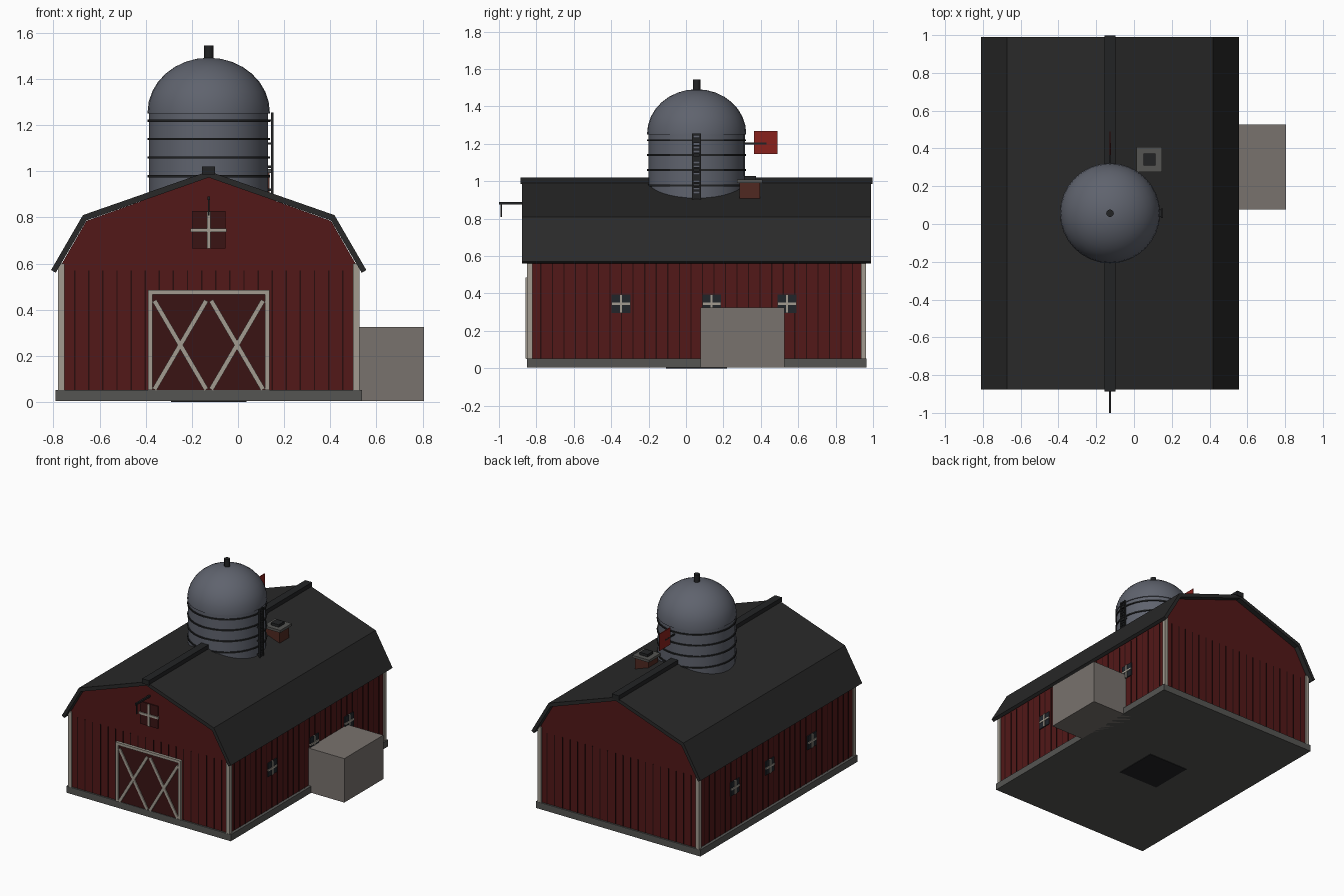
import bpy, bmesh, math
from mathutils import Matrix, Vector

if "Cube" in bpy.data.objects:
    bpy.data.objects.remove(bpy.data.objects["Cube"])

CX, CY = -0.127, 0.057          # barn centre
HX, HY = 0.642, 0.895           # wall half sizes


def mat(name, rgb):
    m = bpy.data.materials.new(name)
    m.diffuse_color = (*rgb, 1)
    m.use_nodes = True
    m.node_tree.nodes["Principled BSDF"].inputs["Base Color"].default_value = m.diffuse_color
    return m


RED = mat("barn_red", (0.085, 0.009, 0.009))
DARKRED = mat("dark_red", (0.042, 0.007, 0.007))
GROOVE = mat("groove", (0.022, 0.004, 0.004))
ROOF = mat("roof_dark", (0.022, 0.022, 0.022))
BLACK = mat("black_metal", (0.016, 0.017, 0.018))
TRIM = mat("trim", (0.36, 0.33, 0.28))
STONE = mat("stone", (0.09, 0.09, 0.085))
STEEL = mat("steel", (0.115, 0.125, 0.155))
GLASS = mat("glass", (0.015, 0.018, 0.023))
SHED = mat("shed", (0.19, 0.17, 0.155))
BRICK = mat("brick", (0.08, 0.022, 0.015))
FLAG = mat("flag_red", (0.25, 0.015, 0.012))


def finish(name, bm, m):
    bmesh.ops.recalc_face_normals(bm, faces=bm.faces)
    me = bpy.data.meshes.new(name)
    bm.to_mesh(me)
    bm.free()
    me.materials.append(m)
    ob = bpy.data.objects.new(name, me)
    bpy.context.collection.objects.link(ob)
    return ob


def boxes(name, items, m):
    """Each item: (centre, size[, angle about y])."""
    bm = bmesh.new()
    for c, s, *a in items:
        M = Matrix.Translation(c) @ Matrix.Rotation(a[0] if a else 0, 4, 'Y') @ Matrix.Diagonal((*s, 1))
        bmesh.ops.create_cube(bm, size=1, matrix=M)
    return finish(name, bm, m)


def span(name, lo, hi, m):
    lo, hi = Vector(lo), Vector(hi)
    return boxes(name, [((lo + hi) / 2, hi - lo)], m)


def extrude_y(name, pts, y0, y1, m):
    bm = bmesh.new()
    f = bm.faces.new([bm.verts.new((CX + x, y0, z)) for x, z in pts])
    r = bmesh.ops.extrude_face_region(bm, geom=[f])
    bmesh.ops.translate(bm, vec=(0, y1 - y0, 0), verts=[v for v in r["geom"] if isinstance(v, bmesh.types.BMVert)])
    return finish(name, bm, m)


def lathe(name, pts, m, seg=32, smooth=40):
    bm = bmesh.new()
    vs = [bm.verts.new((r, 0, z)) for r, z in pts]
    es = [bm.edges.new(p) for p in zip(vs, vs[1:])]
    bmesh.ops.spin(bm, geom=vs + es, cent=(0, 0, 0), axis=(0, 0, 1), angle=2 * math.pi, steps=seg)
    bmesh.ops.remove_doubles(bm, verts=bm.verts, dist=1e-5)
    bmesh.ops.translate(bm, vec=(CX, CY, 0), verts=bm.verts)
    ob = finish(name, bm, m)
    bpy.context.view_layer.objects.active = ob
    ob.select_set(True)
    bpy.ops.object.shade_smooth_by_angle(angle=math.radians(smooth))
    ob.select_set(False)
    return ob


def mirrored(half):
    return half + [(-x, z) for x, z in reversed(half) if x > 0]


# Foundation, with a small pad showing underneath
span("foundation", (CX - 0.664, CY - 0.907, 0.004), (CX + 0.664, CY + 0.907, 0.052), STONE)
span("ground_pad", (CX - 0.163, CY - 0.163, 0), (CX + 0.163, CY + 0.163, 0.03), BLACK)

# Barn body and gambrel roof
extrude_y("barn_walls", mirrored([(0, 0.975), (0.53, 0.785), (HX, 0.59), (HX, 0.05)]),
          CY - HY, CY + HY, RED)
outer = [(-0.683, 0.572), (-0.545, 0.81), (0, 1.0), (0.545, 0.81), (0.683, 0.572)]
inner = [(0.663, 0.56), (0.53, 0.787), (0, 0.973), (-0.53, 0.787), (-0.663, 0.56)]
extrude_y("roof", outer + inner, CY - 0.933, CY + 0.933, ROOF)
span("ridge_cap", (CX - 0.028, CY - 0.943, 0.985), (CX + 0.028, CY + 0.94, 1.02), BLACK)

# Plank seams on all four walls
seams = []
for i in range(1, 21):
    x = CX - HX + 2 * HX * i / 21
    seams += [((x, CY + s * HY, 0.31), (0.006, 0.006, 0.52)) for s in (-1, 1)]
for i in range(1, 29):
    y = CY - HY + 2 * HY * i / 29
    seams += [((CX + s * HX, y, 0.31), (0.006, 0.006, 0.52)) for s in (-1, 1)]
boxes("plank_seams", seams, GROOVE)

# Corner boards
boxes("corner_boards", [((CX + sx * (HX - 0.003), CY + sy * (HY - 0.003), 0.325), (0.028, 0.028, 0.55))
                        for sx in (-1, 1) for sy in (-1, 1)], TRIM)

# Double barn door with crossed braces
F = CY - HY
span("door_panels", (CX - 0.255, F - 0.008, 0.052), (CX + 0.255, F + 0.02, 0.475), DARKRED)
boxes("door_frame", [((CX - 0.253, F - 0.008, 0.268), (0.02, 0.024, 0.432)),
                     ((CX + 0.253, F - 0.008, 0.268), (0.02, 0.024, 0.432)),
                     ((CX, F - 0.008, 0.475), (0.526, 0.024, 0.02))], TRIM)
w, h = 0.225, 0.385
boxes("door_braces", [((CX + s * 0.123, F - 0.009 - 0.001 * (t > 0), 0.247), (0.02, 0.012, math.hypot(w, h)),
                       t * math.atan2(w, h)) for s in (-1, 1) for t in (-1, 1)], TRIM)

# Loft hatch and hoist beam above it
span("loft_hatch", (CX - 0.072, F - 0.008, 0.665), (CX + 0.072, F + 0.02, 0.828), DARKRED)
boxes("loft_cross", [((CX, F - 0.009, 0.745), (0.156, 0.012, 0.016)),
                     ((CX, F - 0.009, 0.745), (0.016, 0.012, 0.16))], TRIM)
span("hoist_beam", (CX - 0.006, -1.0, 0.876), (CX + 0.006, F + 0.02, 0.89), BLACK)
span("hoist_hook", (CX - 0.004, -0.992, 0.808), (CX + 0.004, -0.984, 0.88), BLACK)

# Side windows
spots = [(s, y) for s in (-1, 1) for y in (-0.348, 0.137, 0.54)]
boxes("window_panes", [((CX + s * HX, y, 0.345), (0.014, 0.1, 0.1)) for s, y in spots], GLASS)
boxes("window_bars", [((CX + s * HX, y, 0.345), (0.024, *d)) for s, y in spots
                      for d in ((0.012, 0.1), (0.1, 0.012))], TRIM)

# Side shed
span("side_shed", (0.45, 0.077, 0.004), (0.805, 0.526, 0.325), SHED)

# Silo: shell, dome, hoops, vent
lathe("silo_shell", [(0, 0.6), (0.258, 0.6), (0.258, 1.26), (0, 1.26)], STEEL)
dome = [(0.265 * math.cos(a), 1.255 + 0.237 * math.sin(a))
        for a in (math.pi / 2 * i / 8 for i in range(8))]
lathe("silo_dome", [(0, 1.25), (0.265, 1.25)] + dome + [(0, 1.492)], STEEL)
for i, z in enumerate((0.9, 0.978, 1.06, 1.14, 1.219)):
    lathe(f"silo_hoop_{i + 1}", [(0.25, z - 0.005), (0.265, z - 0.005), (0.265, z + 0.005), (0.25, z + 0.005)], BLACK)
lathe("silo_vent", [(0, 1.47), (0.02, 1.47), (0.02, 1.545), (0, 1.545)], BLACK, 12, 35)

# Silo ladder on the right
ladder = [((0.148, CY + s * 0.02, 1.055), (0.012, 0.008, 0.4)) for s in (-1, 1)]
ladder += [((0.148, CY, 0.87 + 0.02 * i), (0.008, 0.04, 0.01)) for i in range(20)]
ladder += [((0.137, CY, 0.92 + 0.1 * i), (0.02, 0.04, 0.01)) for i in range(4)]
boxes("silo_ladder", ladder, BLACK)

# Wind flag behind the silo
span("flag_rod", (CX - 0.004, 0.3, 1.196), (CX + 0.004, 0.43, 1.206), BLACK)
span("flag", (CX - 0.003, 0.364, 1.147), (CX + 0.003, 0.489, 1.27), FLAG)

# Chimney
span("chimney_stack", (0.026, 0.286, 0.85), (0.136, 0.396, 1.0), BRICK)
span("chimney_cap", (0.013, 0.274, 0.992), (0.149, 0.408, 1.01), STONE)
span("chimney_pot", (0.049, 0.309, 1.0), (0.113, 0.373, 1.028), BLACK)
